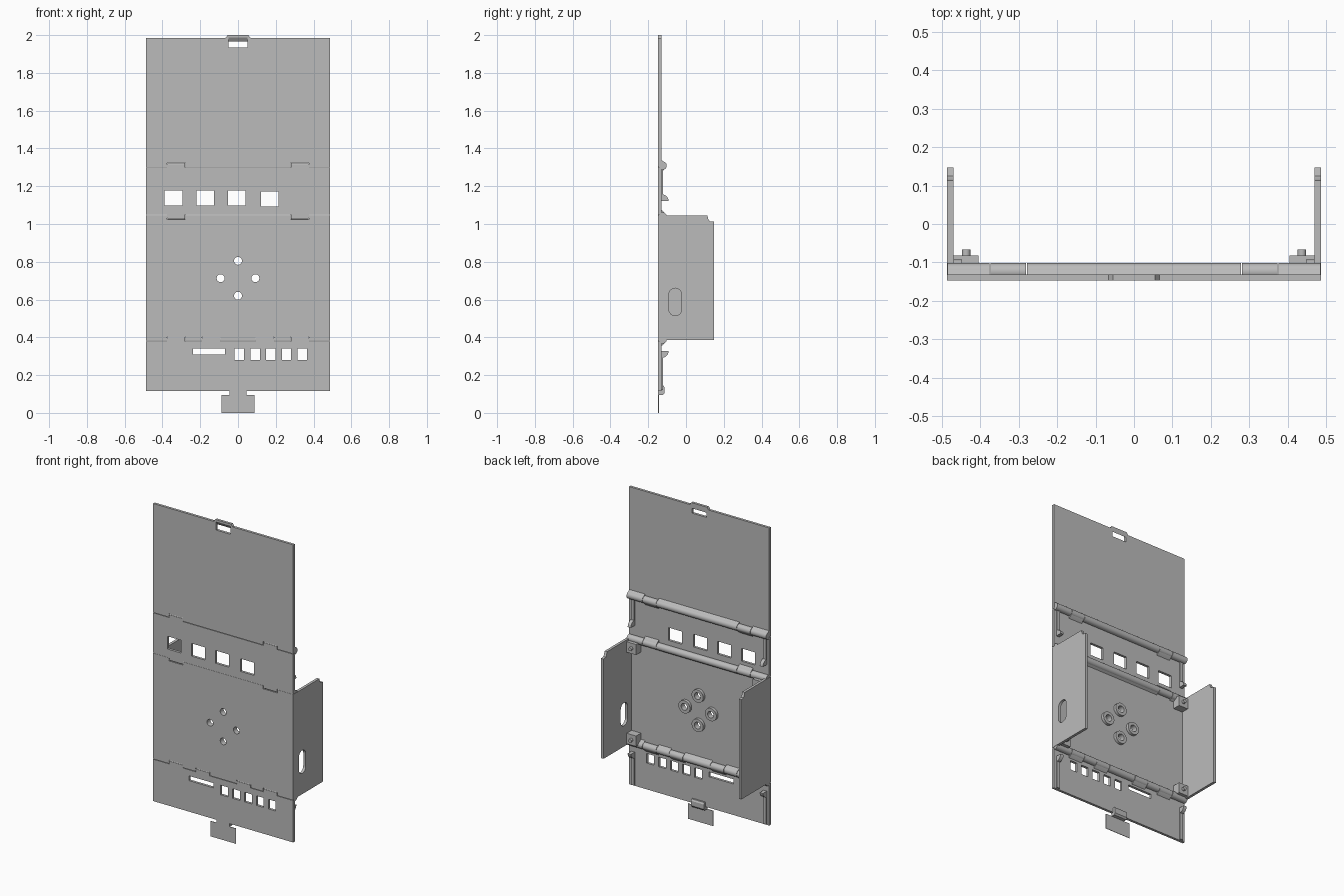
import bpy, bmesh, math
from mathutils import Vector

if "Cube" in bpy.data.objects:
    bpy.data.objects.remove(bpy.data.objects["Cube"], do_unlink=True)

grey = bpy.data.materials.new("plain grey")
grey.use_nodes = True
grey.diffuse_color = (0.5, 0.5, 0.5, 1)
grey.node_tree.nodes["Principled BSDF"].inputs["Base Color"].default_value = (0.5, 0.5, 0.5, 1)

FRONT, BACK, W = -0.147, -0.131, 0.487   # panel faces and half width
parts = []


def prism(name, outline, axis, a, b, holes=()):
    """Extrude an outline with holes from a to b; points are (y,z) for axis x, (x,z) for axis y."""
    curve = bpy.data.curves.new(name, "CURVE")
    curve.dimensions = "2D"
    curve.fill_mode = "BOTH"
    curve.extrude = (b - a) / 2
    for loop in [outline, *holes]:
        s = curve.splines.new("POLY")
        s.points.add(len(loop) - 1)
        for p, (u, v) in zip(s.points, loop):
            p.co = (u, v, 0, 1)
        s.use_cyclic_u = True
    temp = bpy.data.objects.new(name + "_curve", curve)
    bpy.context.collection.objects.link(temp)
    mesh = bpy.data.meshes.new_from_object(temp.evaluated_get(bpy.context.evaluated_depsgraph_get()))
    bpy.data.objects.remove(temp, do_unlink=True)
    mid = (a + b) / 2
    bm = bmesh.new()
    bm.from_mesh(mesh)
    for v in bm.verts:
        x, y, z = v.co
        v.co = Vector((z + mid, x, y)) if axis == "x" else Vector((x, z + mid, y))
    bmesh.ops.remove_doubles(bm, verts=bm.verts, dist=1e-5)
    bmesh.ops.recalc_face_normals(bm, faces=bm.faces)
    bm.to_mesh(mesh)
    bm.free()
    mesh.name = name
    mesh.materials.clear()
    mesh.materials.append(grey)
    obj = bpy.data.objects.new(name, mesh)
    bpy.context.collection.objects.link(obj)
    parts.append(obj)
    return obj


def rect(x0, x1, z0, z1):
    return [(x0, z0), (x1, z0), (x1, z1), (x0, z1)]


def circle(cx, cz, r, n=32):
    return [(cx + r * math.cos(2 * math.pi * i / n), cz + r * math.sin(2 * math.pi * i / n)) for i in range(n)]


def edge(z, dz, spans, grow=0.0):
    """Left-to-right panel edge, stepping by dz across each knuckle span."""
    pts = [(-W, z)]
    for a, b in spans:
        pts += [(a - grow, z), (a - grow, z + dz), (b + grow, z + dz), (b + grow, z)]
    return pts + [(W, z)]


TWO = [(-0.375, -0.28), (0.28, 0.375)]
FOUR = [(-0.375, -0.28), (-0.19, -0.095), (0.095, 0.19), (0.28, 0.375)]
G = 0.002

# Top flap with a raised catch loop
top = edge(1.302, 0.02, TWO, G) + [(W, 1.985), (0.066, 1.985), (0.055, 2.0),
                                  (-0.055, 2.0), (-0.066, 1.985), (-W, 1.985)]
prism("top_flap", top, "y", FRONT, BACK, [rect(-0.05, 0.05, 1.935, 1.988)])
prism("catch_lip", [(FRONT, 1.989), (BACK, 1.965), (BACK, 1.989)], "x", -0.05, 0.05)

# Connector strip with four windows
windows = [rect(x, x + 0.094, z, z + 0.08) for x, z in
           [(-0.388, 1.097), (-0.221, 1.097), (-0.054, 1.097), (0.121, 1.092)]]
prism("upper_strip", edge(1.049, -0.018, TWO) + edge(1.298, 0.018, TWO)[::-1], "y", FRONT, BACK, windows)

# Base panel with screw holes and standoffs
screws = [(0, 0.805), (0, 0.62), (-0.092, 0.713), (0.092, 0.713)]
prism("base_panel", edge(0.382, 0.02, FOUR, G) + edge(1.045, -0.02, TWO, G)[::-1], "y", FRONT, BACK,
      [circle(x, z, 0.021) for x, z in screws])
for x, z in screws:
    prism("standoff", circle(x, z, 0.04), "y", BACK, -0.113, [circle(x, z, 0.021)])

# Lower flap with a slot and five ports
ports = [rect(-0.238, -0.068, 0.31, 0.34)]
ports += [rect(-0.018 + 0.0833 * i, 0.032 + 0.0833 * i, 0.28, 0.34) for i in range(5)]
prism("lower_flap", rect(-W, W, 0.115, 0)[:2] + edge(0.378, 0.018, FOUR)[::-1], "y", FRONT, BACK, ports)

# Hinges: barrel pieces between knuckles, knuckles with a gusset to their own panel
HY, HR = -0.124, 0.022
for name, z, spans, side in [("top_hinge", 1.309, TWO, -1), ("upper_hinge", 1.040, TWO, 1),
                             ("lower_hinge", 0.389, FOUR, -1)]:
    cuts = [-W + 0.001] + [x for s in spans for x in s] + [W - 0.001]
    for i, (a, b) in enumerate(zip(cuts, cuts[1:])):
        kind = "knuckle" if i % 2 else "barrel"
        prism(f"{name}_{kind}", circle(HY, z, HR), "x", a + G / 2, b - G / 2)
        d = side if i % 2 else -side
        reach = 0.036 if i % 2 else 0.03
        prism(f"{name}_gusset", [(BACK - 0.002, z), (HY + HR, z), (HY + HR * 0.8, z + d * 0.013),
                                 (BACK, z + d * reach), (BACK - 0.002, z + d * reach)],
              "x", a + G / 2, b - G / 2)

# Side walls; only the left one has an oval slot
wall = [(FRONT, 0.385), (0.147, 0.385), (0.147, 1.012), (0.125, 1.015), (0.118, 1.025), (0.113, 1.045), (FRONT, 1.045)]
oval = [(-0.057 + 0.034 * math.cos(t), (0.626 if k < 17 else 0.549) + 0.034 * math.sin(t))
        for k in range(34) for t in [math.pi * (k if k < 17 else k - 1) / 16]]
prism("left_wall", wall, "x", 0.47, W, [oval])
prism("right_wall", wall, "x", -W, -0.47)


def span(s, a, b):
    return sorted((s * a, s * b))


# Mirrored corner blocks with pins, ribs and latches
for s, label in [(1, "left"), (-1, "right")]:
    for z in (1.0, 0.425):
        x0, x1 = span(s, 0.405, 0.471)
        prism(label + "_corner_block", rect(x0, x1, z - 0.033, z + 0.033), "y", BACK, -0.082)
        prism(label + "_corner_pin", circle(s * 0.437, z, 0.011, 20), "y", -0.083, -0.066)
    x0, x1 = span(s, 0.448, 0.47)
    for z0, z1, flat, d in [(1.125, 1.295, 1.122, 1), (0.12, 0.325, 0.327, -1)]:
        prism(label + "_rib", rect(x0, x1, z0, z1), "y", BACK, -0.123)
        quarter = [(BACK + 0.039 * math.cos(t), flat + d * 0.036 * math.sin(t))
                   for t in [math.pi / 16 * i for i in range(9)]]
        prism(label + "_latch", [(BACK, flat)] + quarter, "x", x0, x1)

# Bottom clip and thin pull tab
prism("clip_hook", [(FRONT, 0.095), (-0.122, 0.095), (-0.114, 0.105), (-0.114, 0.135), (-0.12, 0.145),
                    (BACK, 0.145), (BACK, 0.115), (FRONT, 0.115)], "x", -0.045, 0.045)
prism("pull_tab", rect(-0.088, 0.088, 0.0, 0.096), "y", FRONT, FRONT + 0.003)

# Smooth the round faces, keep edges sharp
bpy.ops.object.select_all(action="DESELECT")
for o in parts:
    o.select_set(True)
bpy.context.view_layer.objects.active = parts[0]
bpy.ops.object.shade_smooth_by_angle(angle=math.radians(30))
